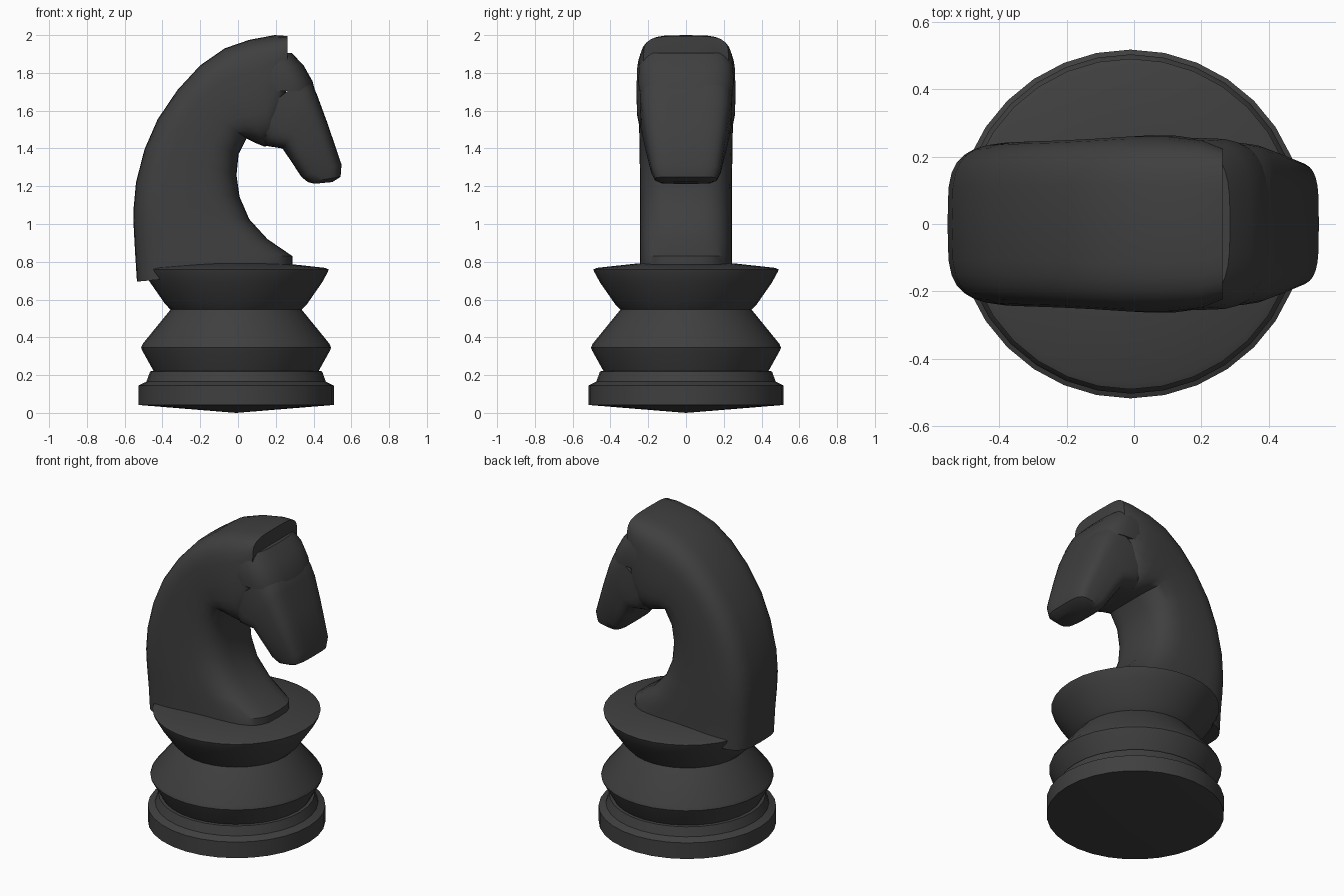
import bpy, bmesh, math

mat = bpy.data.materials.new("charcoal")
mat.diffuse_color = (0.05, 0.05, 0.05, 1)


def finish(name, bm, angle):
    bmesh.ops.recalc_face_normals(bm, faces=bm.faces)
    me = bpy.data.meshes.new(name)
    bm.to_mesh(me)
    bm.free()
    me.materials.append(mat)
    ob = bpy.data.objects.new(name, me)
    bpy.context.collection.objects.link(ob)
    bpy.ops.object.select_all(action='DESELECT')
    ob.select_set(True)
    bpy.context.view_layer.objects.active = ob
    bpy.ops.object.shade_smooth_by_angle(angle=math.radians(angle))
    return ob


def skin(bm, rings, caps=True):
    for a, b in zip(rings, rings[1:]):
        n = len(a)
        for i in range(n):
            j = (i + 1) % n
            bm.faces.new((a[i], a[j], b[j], b[i]))
    if caps:
        bm.faces.new(rings[0])
        bm.faces.new(rings[-1])


def lathe(name, profile, cx=0.0, bottom=0.0, top=0.0, n=32):
    bm = bmesh.new()
    rings = [[bm.verts.new((cx + r * math.cos(2 * math.pi * i / n),
                            r * math.sin(2 * math.pi * i / n), z))
              for i in range(n)] for r, z in profile]
    skin(bm, rings, False)
    for ring, z in ((rings[0], bottom), (rings[-1], top)):
        tip = bm.verts.new((cx, 0, z))
        for i in range(n):
            bm.faces.new((ring[i], ring[(i + 1) % n], tip))
    return finish(name, bm, 32)


def loft(name, stations, p_out, p_in, n=32, angle=40):
    """Rounded-box sections; a station is outer x, z, inner x, z, half width."""
    bm = bmesh.new()
    rings = []
    for ox, oz, ix, iz, hw in stations:
        ring = []
        for k in range(n):
            a = 2 * math.pi * k / n
            c, s = math.cos(a), math.sin(a)
            e = 2 / (p_out if c > 0 else p_in)
            u = math.copysign(abs(c) ** e, c)
            w = math.copysign(abs(s) ** e, s)
            t = (1 - u) / 2
            ring.append(bm.verts.new((ox + (ix - ox) * t, hw * w, oz + (iz - oz) * t)))
        rings.append(ring)
    skin(bm, rings)
    return finish(name, bm, angle)


# Turned base with foot band, middle rib and flared top
lathe("base", [
    (0.517, 0.042), (0.517, 0.145), (0.475, 0.165), (0.455, 0.22),
    (0.437, 0.222), (0.497, 0.33), (0.503, 0.345), (0.495, 0.365),
    (0.347, 0.547), (0.375, 0.575), (0.42, 0.64), (0.455, 0.69),
    (0.485, 0.745), (0.49, 0.76), (0.47, 0.768), (0.25, 0.792),
], cx=-0.01, bottom=0.0, top=0.795)

# Arched neck running up to the ear ridge
loft("neck_and_crown", [
    (-0.535, 0.695, 0.288, 0.77, 0.243),
    (-0.545, 0.85, 0.288, 0.83, 0.243),
    (-0.552, 0.98, 0.156, 0.92, 0.243),
    (-0.553, 1.08, 0.06, 1.025, 0.243),
    (-0.54, 1.22, 0.008, 1.145, 0.243),
    (-0.495, 1.395, -0.008, 1.26, 0.245),
    (-0.425, 1.555, 0.003, 1.37, 0.247),
    (-0.32, 1.71, 0.045, 1.453, 0.25),
    (-0.2, 1.84, 0.09, 1.43, 0.255),
    (-0.07, 1.93, 0.14, 1.41, 0.262),
    (0.06, 1.975, 0.185, 1.42, 0.262),
    (0.195, 2.0, 0.22, 1.50, 0.25),
    (0.262, 1.995, 0.262, 1.75, 0.225),
], 4, 3.2)

# Brow overhanging the face
loft("brow", [
    (0.408, 1.705, 0.0, 1.705, 0.25),
    (0.395, 1.755, 0.0, 1.755, 0.255),
    (0.347, 1.84, 0.0, 1.84, 0.25),
    (0.285, 1.905, 0.0, 1.905, 0.23),
], 3.2, 4)

# Tapering face and muzzle
loft("muzzle", [
    (0.36, 1.78, 0.04, 1.53, 0.245),
    (0.395, 1.74, 0.14, 1.415, 0.242),
    (0.42, 1.68, 0.235, 1.40, 0.235),
    (0.475, 1.53, 0.283, 1.33, 0.215),
    (0.548, 1.315, 0.335, 1.25, 0.185),
    (0.543, 1.25, 0.37, 1.222, 0.165),
    (0.50, 1.222, 0.405, 1.213, 0.13),
], 4, 4)
